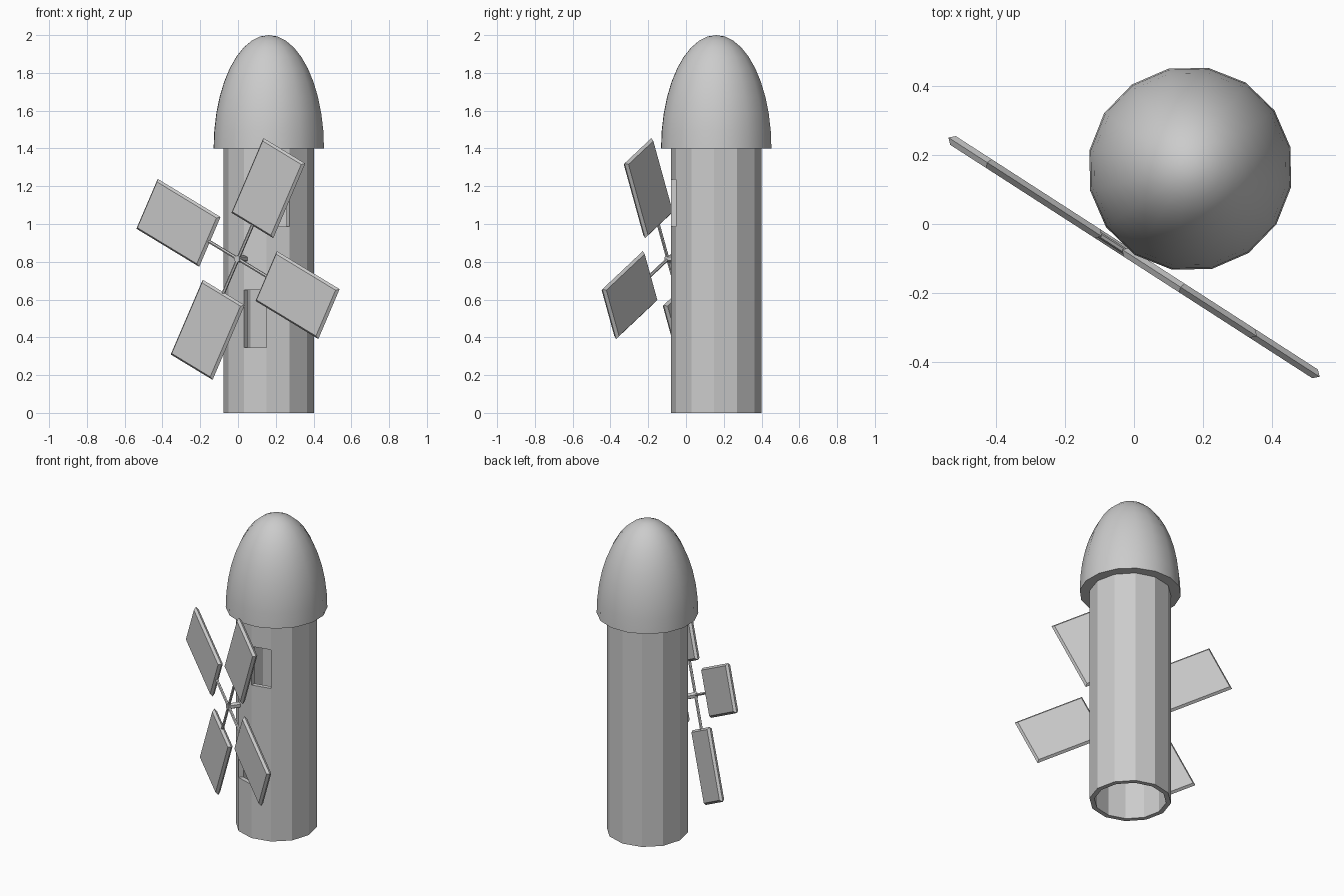
import bpy, bmesh
from math import radians, sin, cos, pi
from mathutils import Matrix, Vector

if "Cube" in bpy.data.objects:
    bpy.data.objects.remove(bpy.data.objects["Cube"])

FACING = radians(-122.8)          # direction the rotor looks towards
AXIS = Vector((0.163, 0.160, 0))  # tower axis


def make(name, bm, matrix=Matrix()):
    bmesh.ops.recalc_face_normals(bm, faces=bm.faces)
    mesh = bpy.data.meshes.new(name)
    bm.to_mesh(mesh)
    bm.free()
    obj = bpy.data.objects.new(name, mesh)
    bpy.context.collection.objects.link(obj)
    obj.matrix_world = matrix
    return obj


def ring(bm, r, z, sides):
    return [bm.verts.new((r * cos(FACING + 2 * pi * i / sides),
                          r * sin(FACING + 2 * pi * i / sides), z))
            for i in range(sides)]


# tower: 12-sided hollow wall, with a doorway and a window left open
bm = bmesh.new()
rows = [ring(bm, 0.24, z, 12) for z in (0, 0.345, 0.65, 0.987, 1.236, 1.4)]
openings = {(1, 0), (3, 1)}       # (row, side)
for r in range(len(rows) - 1):
    for i in range(12):
        if (r, i) not in openings:
            j = (i + 1) % 12
            bm.faces.new((rows[r][i], rows[r][j], rows[r + 1][j], rows[r + 1][i]))
tower = make("tower", bm, Matrix.Translation(AXIS))
wall = tower.modifiers.new("wall", 'SOLIDIFY')
wall.thickness = 0.028
wall.offset = -1
wall.use_even_offset = True

# cap: 16-sided smooth half ellipsoid with a flat underside
bm = bmesh.new()
STEPS = 10
rings = [ring(bm, 0.297 * cos(pi / 2 * k / STEPS), 0.6 * sin(pi / 2 * k / STEPS), 16)
         for k in range(STEPS)]
tip = bm.verts.new((0, 0, 0.6))
for a, b in zip(rings, rings[1:]):
    for i in range(16):
        j = (i + 1) % 16
        bm.faces.new((a[i], a[j], b[j], b[i]))
for i in range(16):
    bm.faces.new((rings[-1][i], rings[-1][(i + 1) % 16], tip))
bm.faces.new(rings[0][::-1])
cap = make("domed_cap", bm, Matrix.Translation(AXIS + Vector((0, 0, 1.4))))
bpy.context.view_layer.objects.active = cap
cap.select_set(True)
bpy.ops.object.shade_smooth_by_angle(angle=radians(35))

# rotor frame: local -y points away from the tower
rotor = Matrix.Translation((0, -0.096, 0.815)) @ Matrix.Rotation(FACING + pi / 2, 4, 'Z')


def rod(name, radius, start, end, matrix):
    bm = bmesh.new()
    bmesh.ops.create_cone(bm, cap_ends=True, segments=6, radius1=radius, radius2=radius,
                          depth=end - start,
                          matrix=Matrix.Translation((0, 0, (start + end) / 2)))
    return make(name, bm, matrix)


# shaft from the wall to the hub
rod("rotor_shaft", 0.019, -0.01, 0.085, rotor @ Matrix.Rotation(-pi / 2, 4, 'X'))

# four arms, each with a thin plate whose rim comes to a ridge
for k in range(4):
    turn = rotor @ Matrix.Rotation(-radians(63 + 90 * k), 4, 'Y')
    rod(f"arm_{k + 1}", 0.009, 0, 0.21, turn @ Matrix.Rotation(pi / 2, 4, 'Y'))
    bm = bmesh.new()
    layers = []
    for y, inset in ((-0.015, 0.012), (0, 0), (0.015, 0.012)):
        x0, x1, h = 0.199 + inset, 0.643 - inset, 0.148 - inset
        layers.append([bm.verts.new((x, y, z))
                       for x, z in ((x0, -h), (x1, -h), (x1, h), (x0, h))])
    for a, b in zip(layers, layers[1:]):
        for i in range(4):
            j = (i + 1) % 4
            bm.faces.new((a[i], a[j], b[j], b[i]))
    bm.faces.new(layers[0][::-1])
    bm.faces.new(layers[2])
    make(f"blade_{k + 1}", bm, turn)
